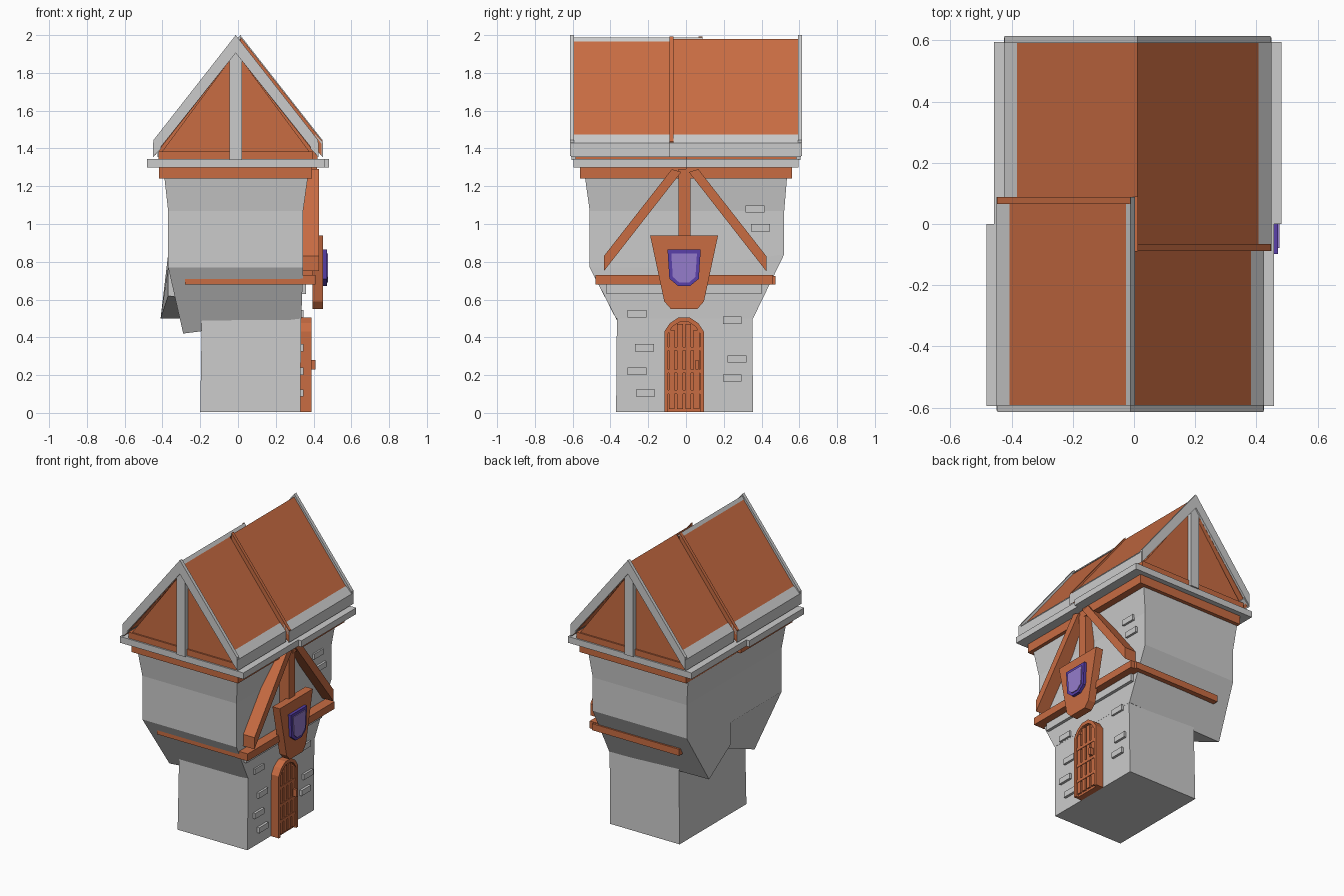
import bpy, bmesh

if "Cube" in bpy.data.objects:
    bpy.data.objects.remove(bpy.data.objects["Cube"])


def material(name, rgb):
    m = bpy.data.materials.new(name)
    m.diffuse_color = (*rgb, 1)
    m.use_nodes = True
    m.node_tree.nodes["Principled BSDF"].inputs["Base Color"].default_value = m.diffuse_color
    return m


WOOD = material("wood", (0.58, 0.15, 0.055))
RIM = material("shield_rim", (0.10, 0.05, 0.40))
PANE = material("shield_pane", (0.30, 0.20, 0.60))


def loft(name, rings, mat=None):
    """Closed solid through rings that all have the same point count."""
    bm = bmesh.new()
    vs = [[bm.verts.new(p) for p in r] for r in rings]
    n = len(vs[0])
    for a, b in zip(vs, vs[1:]):
        for i in range(n):
            j = (i + 1) % n
            bm.faces.new((a[i], a[j], b[j], b[i]))
    bm.faces.new(vs[0][::-1])
    bm.faces.new(vs[-1])
    bmesh.ops.recalc_face_normals(bm, faces=bm.faces)
    me = bpy.data.meshes.new(name)
    bm.to_mesh(me)
    bm.free()
    ob = bpy.data.objects.new(name, me)
    bpy.context.collection.objects.link(ob)
    if mat:
        me.materials.append(mat)
    return ob


def prism(name, pts, axis, a, b, mat=None):
    """Extrude a profile: (x, z) along y, or (y, z) along x."""
    def put(p, t):
        return (p[0], t, p[1]) if axis == "y" else (t, p[0], p[1])
    return loft(name, [[put(p, t) for p in pts] for t in (a, b)], mat)


def box(name, x, y, z, mat=None):
    return prism(name, [(x[0], z[0]), (x[1], z[0]), (x[1], z[1]), (x[0], z[1])],
                 "y", y[0], y[1], mat)


def rect(x0, x1, y0, y1, z0, z1=None):
    """Ring of four corners; z0 is the front height, z1 the back height."""
    z1 = z0 if z1 is None else z1
    return [(x1, y0, z0), (x1, y1, z1), (x0, y1, z1), (x0, y0, z0)]


# Lower tower
loft("lower_tower", [rect(-.2, .33, -.37, .355, .005), rect(-.19, .335, -.365, .35, .6)])

# Overhanging upper storey: two halves with uneven undersides on the left
loft("upper_storey_front", [
    [(.335, -.37, .5), (.335, .04, .5), (-.2, .04, .55), (-.29, -.33, .42)],
    rect(-.37, .345, -.51, .04, .77),
    rect(-.37, .345, -.51, .04, 1.07),
    rect(-.39, .37, -.535, .04, 1.25)])
loft("upper_storey_back", [
    [(.335, .04, .5), (.335, .355, .5), (-.41, .335, .5), (-.37, .04, .62)],
    rect(-.37, .345, .04, .52, .77, .84),
    rect(-.37, .345, .04, .52, 1.07),
    rect(-.39, .37, .04, .535, 1.25)])

# Stone ledge over the door side
box("stone_ledge", (.3, .36), (-.42, .40), (.63, .68))

# Wooden belt beams
box("belt_beam_right", (.33, .41), (-.48, .46), (.68, .73), WOOD)
box("belt_beam_front", (-.28, .38), (-.478, -.44), (.68, .725), WOOD)
box("belt_beam_back", (-.28, .38), (.42, .475), (.68, .725), WOOD)

# Timber triangle on the right wall
for s, side in ((-1, "front"), (1, "back")):
    pts = [(-.005 + s * y, z) for y, z in ((.43, .75), (.43, .83), (.07, 1.29), (.02, 1.275))]
    prism("brace_" + side, pts, "x", .33, .43, WOOD)
box("brace_post", (.33, .415), (-.04, .025), (.73, 1.29), WOOD)

# Shield board
board = [(.18, .94), (.105, .59), (.07, .55)]
rim = [(.088, .865), (.078, .71), (.032, .672)]
pane = [(.068, .845), (.060, .72), (.026, .69)]


def mirrored(half, c=-.01):
    return [(c + y, z) for y, z in half] + [(c - y, z) for y, z in reversed(half)]


prism("shield_board", mirrored(board), "x", .395, .45, WOOD)
prism("shield_rim", mirrored(rim), "x", .445, .470, RIM)
prism("shield_pane", mirrored(pane), "x", .46, .476, PANE)

# Arched door with planks
arch = [(.105, .005), (.105, .43), (.075, .475), (.03, .505)]
inner = [(.085, .005), (.085, .42), (.06, .458), (.025, .48)]
prism("door_leaf", mirrored(arch), "x", .32, .372, WOOD)
o, i = mirrored(arch), mirrored(inner)
for k in range(len(o) - 1):
    prism(f"door_frame_{k}", [o[k], o[k + 1], i[k + 1], i[k]], "x", .33, .39, WOOD)
for k, top in enumerate((.44, .47, .47, .44)):
    y = -.01 + (k - 1.5) * .044
    box(f"door_plank_{k}", (.36, .383), (y - .015, y + .015), (.02, top), WOOD)
for k, z in enumerate((.10, .21, .33)):
    box(f"door_rail_{k}", (.36, .386), (-.095, .075), (z, z + .02), WOOD)
box("door_handle", (.38, .41), (.05, .065), (.23, .28), WOOD)

# Raised bricks on the right wall
bricks = [(-.22, .345), (-.26, .22), (-.215, .105), (-.26, .525), (.245, .49),
          (.27, .285), (.245, .185), (.365, 1.08), (.395, .98)]
for k, (y, z) in enumerate(bricks):
    x = .36 if z > .9 else .348
    box(f"brick_{k}", (x - .04, x), (y - .05, y + .05), (z - .019, z + .019))

# Roof: front and back halves sit slightly off each other
SPLIT = .088


def slope(dx, s, lift=0.0, out=.43):
    return [(dx, 1.98 + lift), (dx + s * out, 1.425 + lift),
            (dx + s * out, 1.36), (dx, 1.905)]


for half, dx, f in (("front", -.012, -1), ("back", .012, 1)):
    # eave plates and cornice
    ys = sorted((f * .56, 0))
    box("cornice_wood_" + half, (dx - .405, dx + .405), ys, (1.24, 1.30), WOOD)
    ys = sorted((f * .595, 0))
    box("cornice_stone_" + half, (dx - .47, dx + .47), ys, (1.30, 1.343))
    ys = sorted((f * .585, 0))
    box("roof_plate_" + half, (dx - .41, dx + .41), ys, (1.343, 1.385), WOOD)
    # gable wall and post
    prism("gable_wall_" + half, [(dx - .40, 1.37), (dx + .40, 1.37), (dx, 1.91)],
          "y", f * .575, f * .54, WOOD)
    box("gable_post_" + half, (dx - .033, dx + .033), sorted((f * .605, f * .55)), (1.34, 1.92))
    for s, side in ((-1, "left"), (1, "right")):
        tag = half + "_" + side
        end = -s * SPLIT
        prism("roof_slope_" + tag, slope(dx, s), "y", f * .6, end, WOOD)
        prism("roof_rake_" + tag, slope(dx, s, .02, .435), "y", f * .592, f * .615)
        # grey eave board along the lower edge
        prism("eave_board_" + tag,
              [(dx + s * .395, 1.475), (dx + s * .437, 1.43),
               (dx + s * .437, 1.355), (dx + s * .395, 1.40)],
              "y", f * .61, end)
        # batten where the higher slab overlaps the lower one
        if s == f:
            prism("roof_batten_" + tag, slope(dx, s, .012, .436), "y", end, end + f * .022, WOOD)

# Ridge strip on the front half
prism("ridge_strip", [(-.026, 1.966), (-.012, 1.988), (.004, 1.966)], "y", -.6, SPLIT)
